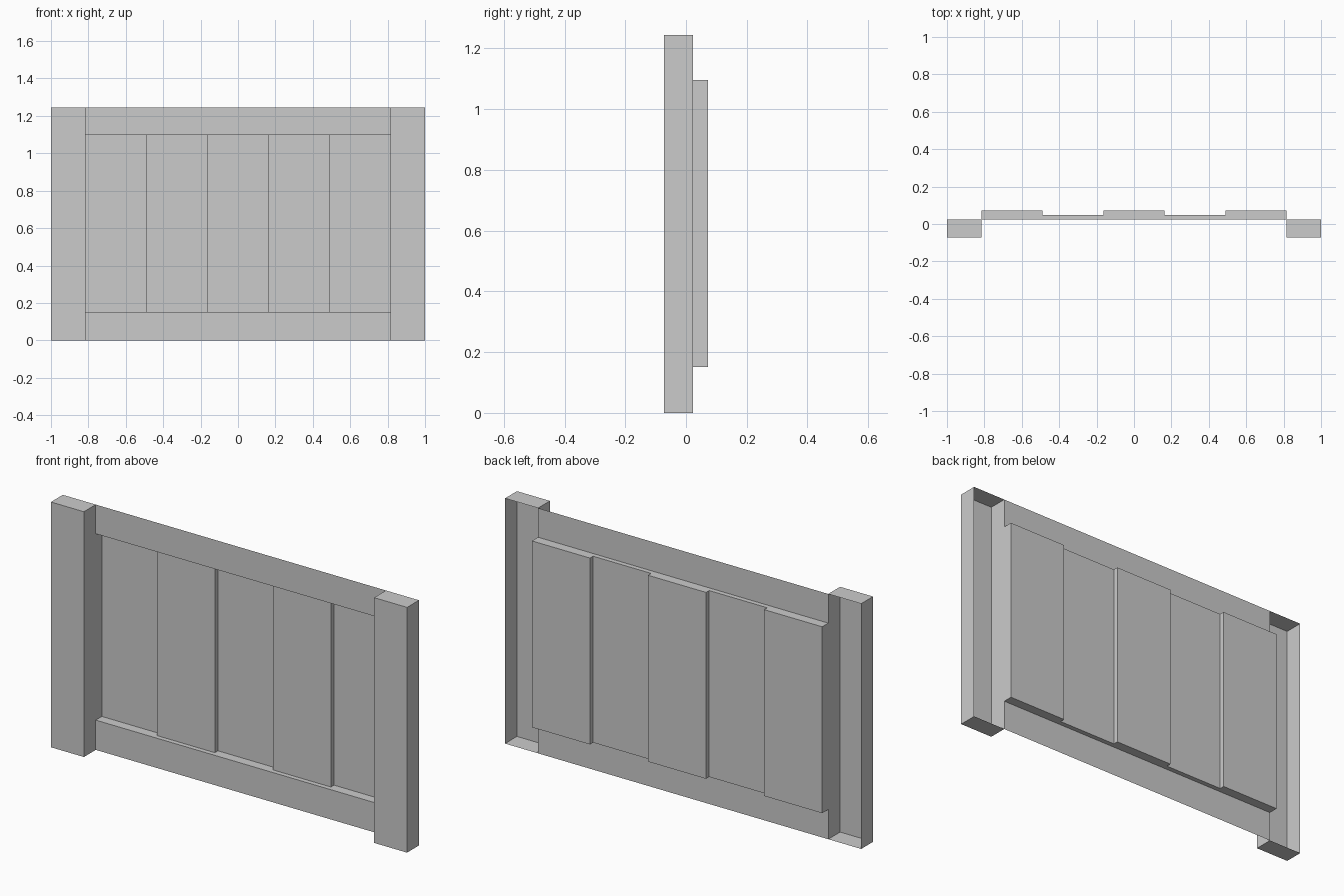
import bpy, bmesh

if "Cube" in bpy.data.objects:
    bpy.data.objects.remove(bpy.data.objects["Cube"])

H = 1.245                      # overall height
FRONT, WALL = -0.072, 0.023    # post face and rail plane
SHALLOW, DEEP = 0.047, 0.072   # recess depths of the boards
Z0, Z1 = 0.151, 1.097          # recess bottom and top
POST_X, BOARD = 0.815, 0.326   # inner post edge, board width


def make_object(name, bm):
    mesh = bpy.data.meshes.new(name)
    bm.to_mesh(mesh)
    bm.free()
    obj = bpy.data.objects.new(name, mesh)
    bpy.context.collection.objects.link(obj)
    return obj


def open_prism(name, profile, z0, z1, inward=False):
    """Capped vertical extrusion, left open between last and first profile point."""
    bm = bmesh.new()
    low = [bm.verts.new((x, y, z0)) for x, y in profile]
    high = [bm.verts.new((x, y, z1)) for x, y in profile]
    n = len(profile)
    bm.faces.new(low)
    bm.faces.new(high)
    walls = [bm.faces.new((low[i], low[(i + 1) % n], high[(i + 1) % n], high[i]))
             for i in range(n)]
    bmesh.ops.recalc_face_normals(bm, faces=bm.faces)
    bmesh.ops.delete(bm, geom=[walls[-1]], context='FACES_ONLY')
    if inward:
        bmesh.ops.reverse_faces(bm, faces=bm.faces)
    return make_object(name, bm)


def rail(name, z0, z1):
    bm = bmesh.new()
    bm.faces.new([bm.verts.new((x, WALL, z)) for x, z in
                  ((-POST_X, z0), (POST_X, z0), (POST_X, z1), (-POST_X, z1))])
    return make_object(name, bm)


# End posts, hollow and open at the back
for side, s in (("left", -1), ("right", 1)):
    open_prism(side + "_post", [(s * POST_X, WALL), (s * POST_X, FRONT),
                                (s, FRONT), (s, WALL)], 0, H)

# Flat sheets above and below the recess
rail("bottom_rail", 0, Z0)
rail("top_rail", Z1, H)

# Stepped recess: five boards alternating deep and shallow
profile = [(-POST_X, WALL)]
for i in range(5):
    y = SHALLOW if i % 2 else DEEP
    x = -POST_X + i * BOARD
    profile += [(x, y), (x + BOARD, y)]
profile.append((POST_X, WALL))
open_prism("recessed_boards", profile, Z0, Z1, inward=True)
